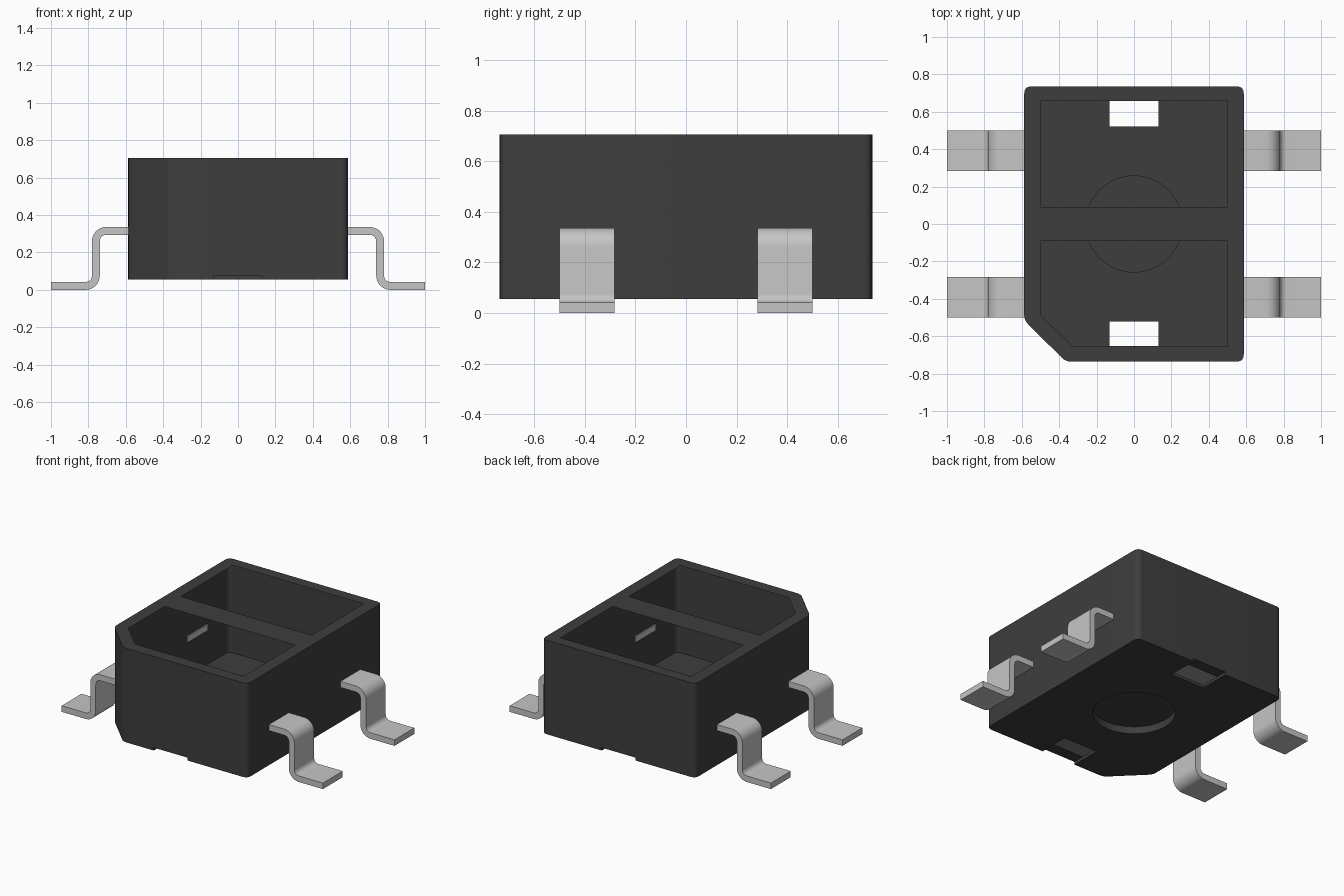
import bpy
import bmesh
from math import sin, cos, radians
from mathutils import Vector

cube = bpy.data.objects.get("Cube")
if cube:
    bpy.data.objects.remove(cube, do_unlink=True)


def material(name, value):
    mat = bpy.data.materials.new(name)
    mat.use_nodes = True
    colour = (value, value, value, 1)
    mat.diffuse_color = colour
    bsdf = mat.node_tree.nodes["Principled BSDF"]
    bsdf.inputs["Base Color"].default_value = colour
    bsdf.inputs["Roughness"].default_value = 0.6
    return mat


def finish(name, bm, mat):
    bmesh.ops.remove_doubles(bm, verts=bm.verts, dist=0.0005)
    bmesh.ops.recalc_face_normals(bm, faces=bm.faces)
    mesh = bpy.data.meshes.new(name)
    bm.to_mesh(mesh)
    bm.free()
    mesh.materials.append(mat)
    obj = bpy.data.objects.new(name, mesh)
    bpy.context.collection.objects.link(obj)
    bpy.ops.object.select_all(action='DESELECT')
    obj.select_set(True)
    bpy.context.view_layer.objects.active = obj
    bpy.ops.object.shade_smooth_by_angle(angle=radians(35))
    return obj


def rounded(corners, steps=6):
    """Round each (x, y, size) corner; size 0 stays sharp."""
    points = []
    for i, (x, y, r) in enumerate(corners):
        p = Vector((x, y))
        if not r:
            points.append(p)
            continue
        a = p + (Vector(corners[i - 1][:2]) - p).normalized() * r
        b = p + (Vector(corners[(i + 1) % len(corners)][:2]) - p).normalized() * r
        for k in range(steps + 1):
            t = k / steps
            points.append(a * (1 - t) ** 2 + p * 2 * t * (1 - t) + b * t ** 2)
    return points


def plate(bm, loops, z):
    """Flat sheet bounded by the first loop, with the others as holes."""
    edges = []
    for loop in loops:
        vs = [bm.verts.new((p[0], p[1], z)) for p in loop]
        edges += [bm.edges.new((v, vs[i - 1])) for i, v in enumerate(vs)]
    bmesh.ops.triangle_fill(bm, use_beauty=True, edges=edges, normal=(0, 0, 1))


def wall(bm, a, b, z0, z1):
    bm.faces.new([bm.verts.new((p[0], p[1], z))
                  for p, z in ((a, z0), (b, z0), (b, z1), (a, z1))])


W, D = 0.587, 0.736           # half width and half depth of the housing
BOTTOM, TOP = 0.055, 0.706
SLOT, SLOT_IN, SLOT_TOP = 0.13, 0.522, 0.075
DISC_TOP = 0.105

plastic = material("dark grey plastic", 0.048)
metal = material("light grey metal", 0.56)

# Housing outline, with one bevelled corner, split where the slots meet the walls
outline = rounded([
    (-0.365, -D, 0.03), (-SLOT, -D, 0), (SLOT, -D, 0), (W, -D, 0.04),
    (W, D, 0.04), (SLOT, D, 0), (-SLOT, D, 0), (-W, D, 0.04), (-W, -0.515, 0.03)])

# Openings in the top
back_opening = [(-0.5, 0.09), (0.5, 0.09), (0.5, 0.657), (-0.5, 0.657)]
front_opening = [(-0.5, -0.09), (0.5, -0.09), (0.5, -0.652),
                 (-0.33, -0.652), (-0.5, -0.485)]
disc = [(0.26 * cos(radians(a)), 0.26 * sin(radians(a))) for a in range(0, 360, 8)]

# Housing: thin outer walls, top with openings, notched floor
housing = bmesh.new()
floor = []
for i, a in enumerate(outline):
    b = outline[(i + 1) % len(outline)]
    slot = abs(a.x) < SLOT + 0.001 and abs(b.x) < SLOT + 0.001
    wall(housing, a, b, SLOT_TOP if slot else BOTTOM, TOP)
    floor.append(a)
    if slot:
        y = SLOT_IN if a.y > 0 else -SLOT_IN
        floor += [Vector((a.x, y)), Vector((b.x, y))]
        for p, q in zip((a, floor[-2], floor[-1]), (floor[-2], floor[-1], b)):
            wall(housing, p, q, BOTTOM, SLOT_TOP)
        inner = 0.657 if a.y > 0 else -0.652
        plate(housing, [[a, b, (b.x, inner), (a.x, inner)]], SLOT_TOP)
plate(housing, [outline, back_opening, front_opening], TOP)
plate(housing, [floor, disc], BOTTOM)

# Round recess under the floor
plate(housing, [disc], DISC_TOP)
for i, p in enumerate(disc):
    wall(housing, disc[i - 1], p, BOTTOM, DISC_TOP)
finish("housing", housing, plastic)


# Bent leads: one profile, mirrored to the four positions
def arc(cx, cz, r, start, end, steps=8):
    angles = [radians(start + (end - start) * k / steps) for k in range(steps + 1)]
    return [(cx + r * cos(t), cz + r * sin(t)) for t in angles]


SMALL, LARGE = 0.034, 0.076
ROOT = 0.58
profile = ([(ROOT, 0.336)] + arc(0.705, 0.26, LARGE, 90, 0)
           + arc(0.815, LARGE, SMALL, 180, 270) + [(1, 0.042), (1, 0)]
           + arc(0.815, LARGE, LARGE, 270, 180)
           + arc(0.705, 0.26, SMALL, 0, 90) + [(ROOT, 0.294)])
leads = bmesh.new()
side = leads.faces.new([leads.verts.new((x, 0.283, z)) for x, z in profile])
moved = bmesh.ops.extrude_face_region(leads, geom=[side], use_keep_orig=True)
bmesh.ops.translate(leads, vec=(0, 0.217, 0),
                    verts=[g for g in moved["geom"] if isinstance(g, bmesh.types.BMVert)])
lead_obj = finish("bent_leads", leads, metal)
mirror = lead_obj.modifiers.new("mirror", 'MIRROR')
mirror.use_axis = (True, True, False)
mirror.use_mirror_merge = False
